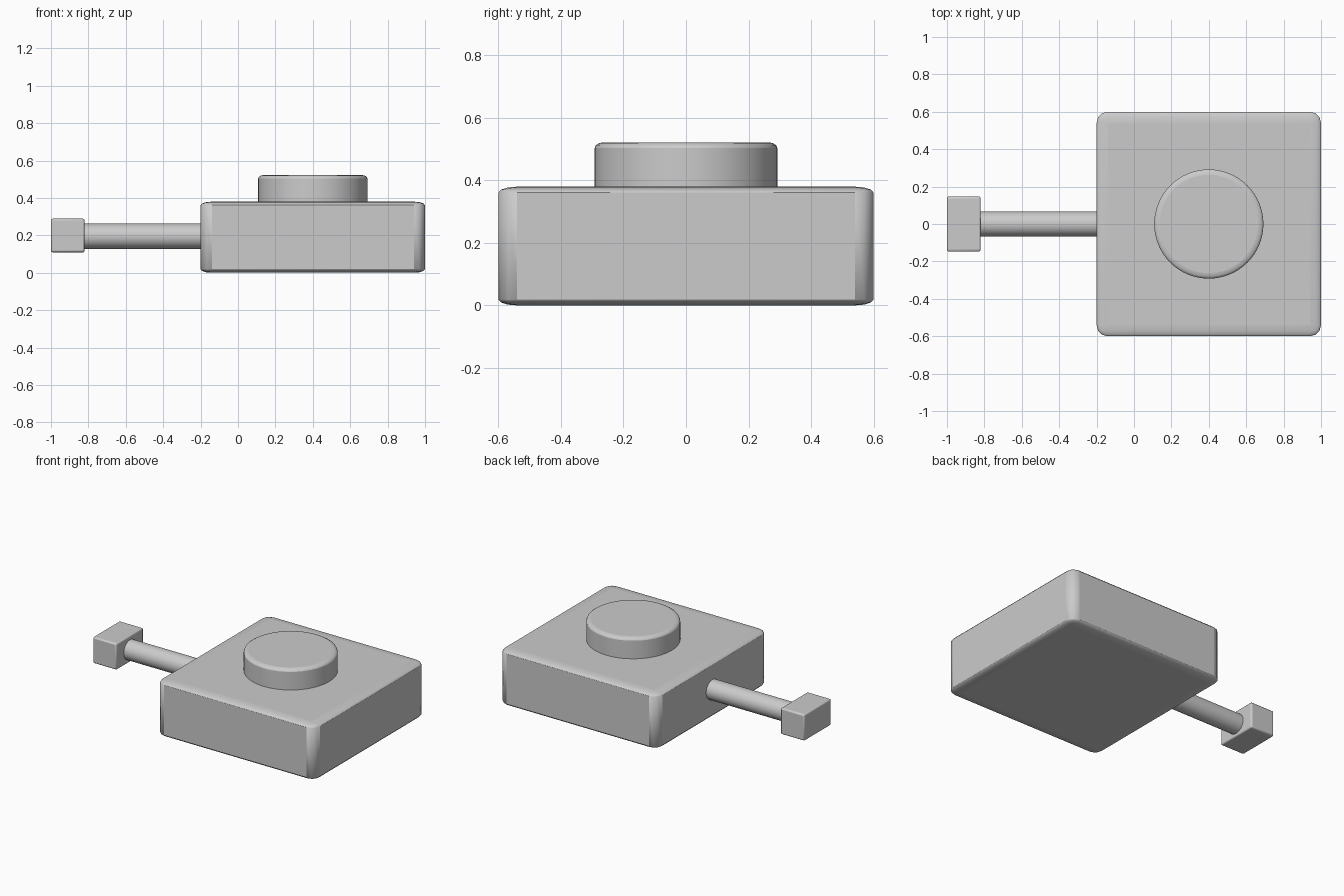
import bpy
import math

if "Cube" in bpy.data.objects:
    bpy.data.objects.remove(bpy.data.objects["Cube"])


def finish(obj, name, scale, bevel, segments=3):
    """Bevel in the unit space of the part, so the rounding follows its proportions."""
    obj.name = name
    obj.scale = scale
    if bevel:
        mod = obj.modifiers.new("soft_edges", 'BEVEL')
        mod.width = bevel
        mod.segments = segments
        mod.limit_method = 'ANGLE'
        mod.angle_limit = math.radians(40)
    bpy.ops.object.shade_smooth_by_angle(angle=math.radians(40))
    return obj


def box(name, center, size, bevel):
    bpy.ops.mesh.primitive_cube_add(size=1, location=center)
    return finish(bpy.context.object, name, size, bevel)


def cylinder(name, center, radius, depth, bevel=0, rotation=(0, 0, 0)):
    bpy.ops.mesh.primitive_cylinder_add(vertices=64, radius=1, depth=1,
                                        location=center, rotation=rotation)
    return finish(bpy.context.object, name, (radius, radius, depth), bevel)


# Rounded square body
box("body", (0.4, 0, 0.19), (1.2, 1.2, 0.38), 0.05)

# Round button, sunk slightly into the top
cylinder("button", (0.4, 0, 0.432), 0.292, 0.18, 0.1)

# Side rod, reaching into the body and the end block
cylinder("rod", (-0.5, 0, 0.195), 0.067, 0.7, rotation=(0, math.pi / 2, 0))

# End block
box("end_block", (-0.91, 0, 0.199), (0.18, 0.295, 0.18), 0.05)
